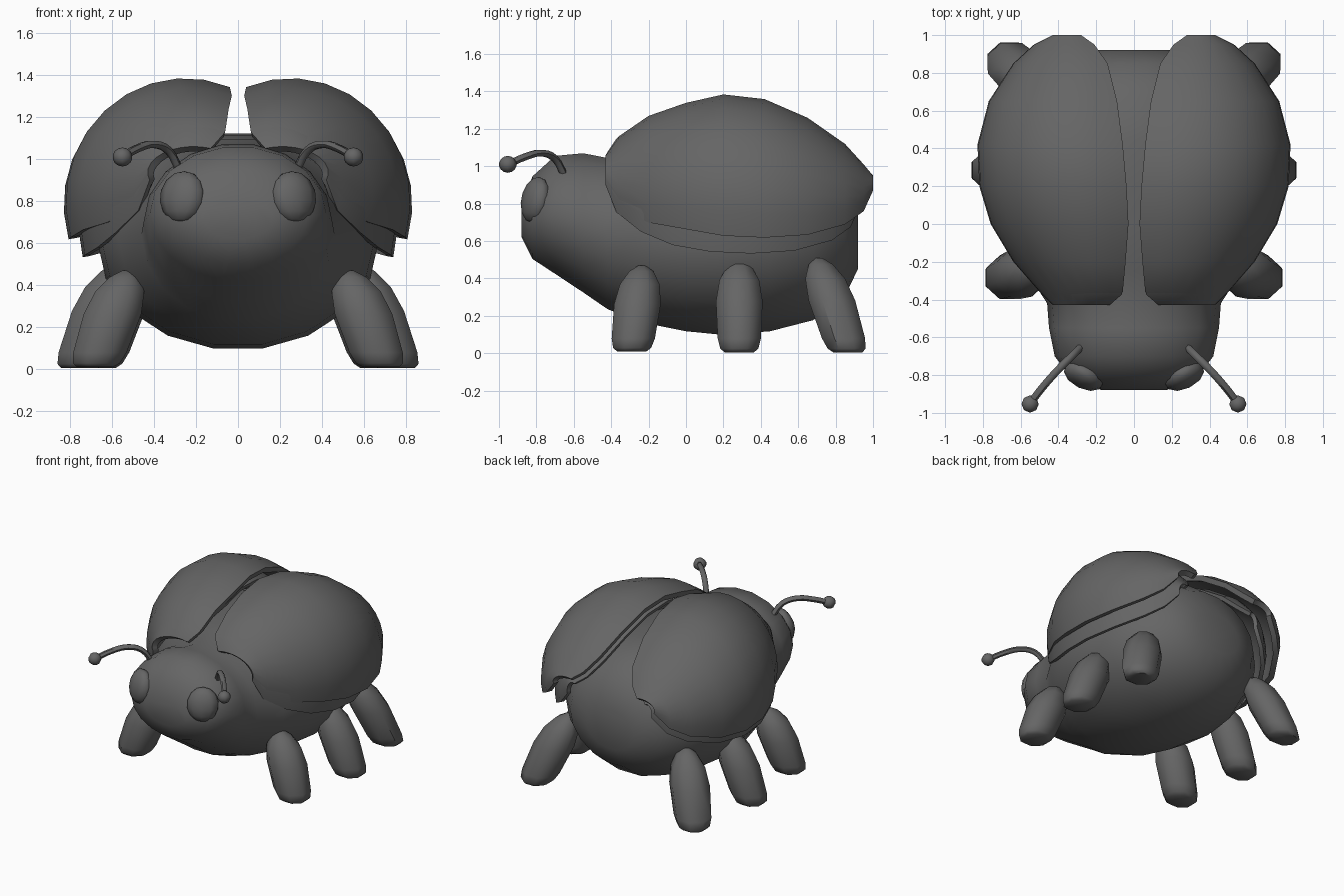
import bpy, bmesh, math
from math import sin, cos, pi
from mathutils import Vector, Matrix

cube = bpy.data.objects.get("Cube")
if cube:
    bpy.data.objects.remove(cube)

grey = bpy.data.materials.new("dark_grey")
grey.use_nodes = True
grey.diffuse_color = (0.13, 0.13, 0.13, 1)
for node in grey.node_tree.nodes:
    if node.type == 'BSDF_PRINCIPLED':
        node.inputs["Base Color"].default_value = grey.diffuse_color
        node.inputs["Roughness"].default_value = 0.8


def finish(ob, thickness=0, mirror=False, angle=45):
    """Bake the modifiers, shade smooth with sharp edges kept, and colour."""
    bpy.ops.object.select_all(action='DESELECT')
    ob.select_set(True)
    bpy.context.view_layer.objects.active = ob
    if ob.type == 'CURVE':
        bpy.ops.object.convert(target='MESH')
    if thickness:
        solid = ob.modifiers.new("shell", 'SOLIDIFY')
        solid.thickness = thickness
        solid.offset = -1
    if mirror:
        mir = ob.modifiers.new("mirror", 'MIRROR')
        mir.use_axis[0] = True
        mir.use_mirror_merge = False
    bpy.ops.object.convert(target='MESH')
    ob.data.materials.clear()
    ob.data.materials.append(grey)
    bpy.ops.object.shade_smooth_by_angle(angle=math.radians(angle))


def mesh_object(name, bm):
    me = bpy.data.meshes.new(name)
    bm.to_mesh(me)
    bm.free()
    ob = bpy.data.objects.new(name, me)
    bpy.context.collection.objects.link(ob)
    return ob


def loft(name, rings, closed=True):
    """Skin a list of point rings; closed rings are capped at both ends."""
    bm = bmesh.new()
    rows = [[bm.verts.new(p) for p in ring] for ring in rings]
    n = len(rows[0])
    for a, b in zip(rows, rows[1:]):
        for j in range(n if closed else n - 1):
            k = (j + 1) % n
            bm.faces.new((a[j], a[k], b[k], b[j]))
    if closed:
        bm.faces.new(rows[0])
        bm.faces.new(rows[-1])
        bmesh.ops.recalc_face_normals(bm, faces=bm.faces)
    return mesh_object(name, bm)


# Body and head: (y, half width, bottom, top)
body = [(-0.88, 0.17, 0.62, 0.80), (-0.82, 0.33, 0.50, 0.95),
        (-0.70, 0.42, 0.42, 1.06), (-0.55, 0.45, 0.32, 1.075),
        (-0.42, 0.46, 0.23, 1.05), (-0.25, 0.57, 0.16, 1.10),
        (0.0, 0.65, 0.11, 1.12), (0.2, 0.67, 0.09, 1.13),
        (0.45, 0.65, 0.11, 1.13), (0.68, 0.55, 0.17, 1.08),
        (0.85, 0.39, 0.30, 0.95), (0.92, 0.20, 0.45, 0.75)]
rings = []
for y, w, lo, hi in body:
    ring = []
    for i in range(18):
        a = 2 * pi * i / 18
        ring.append((w * cos(a), y, (lo + hi) / 2 + (hi - lo) / 2 * sin(a)))
    rings.append(ring)
finish(loft("body", rings), angle=60)

# Wing cases: (y, inner x, outer x, rim height, top)
wing = [(-0.43, 0.13, 0.43, 0.90, 1.06), (-0.36, 0.06, 0.50, 0.77, 1.16),
        (-0.20, 0.045, 0.64, 0.70, 1.27), (0.0, 0.03, 0.76, 0.665, 1.34),
        (0.2, 0.04, 0.82, 0.63, 1.385), (0.42, 0.06, 0.83, 0.62, 1.36),
        (0.65, 0.09, 0.77, 0.635, 1.26), (0.85, 0.14, 0.64, 0.69, 1.12),
        (0.95, 0.21, 0.53, 0.76, 1.01), (1.0, 0.28, 0.43, 0.87, 0.95)]


def wing_pair(name, inset, drop, back, thickness):
    rings = []
    for y, xi, xo, lo, hi in wing:
        grow = min(1, (y + 0.43) / 0.4)      # layers meet at the front hinge
        xi, xo = xi + 0.02 * grow, xo - inset * grow
        if not inset:
            xi -= 0.02 * grow
        lo, hi = lo - drop * grow, hi - drop * 0.8 * grow
        xc, zc = xi + 0.27 * (xo - xi), lo + 0.22 * (hi - lo)
        ring = []
        for i in range(11):
            t = -0.38 + 2.24 * i / 10
            ring.append((xc + (xo - xc) * sin(t), y - back * grow,
                         zc + (hi - zc) * cos(t)))
        rings.append(ring)
    finish(loft(name, rings, closed=False), thickness, True, 50)


wing_pair("outer_wings", 0, 0, 0, 0.04)
wing_pair("inner_wings", 0.07, 0.085, 0.07, 0.03)

# Legs: stubby sheared columns from foot to hip
column = [(0, 0.085), (0.04, 0.11), (0.15, 0.125), (0.55, 0.135),
          (0.78, 0.115), (0.93, 0.07), (1, 0.02)]
for name, foot, hip in [("front_legs", (0.68, -0.29, 0.01), (0.53, -0.235, 0.47)),
                        ("middle_legs", (0.755, 0.285, 0.005), (0.57, 0.285, 0.50)),
                        ("rear_legs", (0.67, 0.865, 0.005), (0.50, 0.71, 0.51))]:
    foot, hip = Vector(foot), Vector(hip)
    rings = []
    for t, r in column:
        c = foot.lerp(hip, t)
        rings.append([c + Vector((1.1 * r * cos(a), r * sin(a), 0))
                      for a in [2 * pi * (i + 0.5) / 8 for i in range(8)]])
    finish(loft(name, rings), mirror=True, angle=50)


def ball(name, centre, radii, turn=Matrix.Identity(4), segments=10):
    bm = bmesh.new()
    bmesh.ops.create_uvsphere(
        bm, u_segments=segments, v_segments=7, radius=1,
        matrix=Matrix.Translation(centre) @ turn @ Matrix.Diagonal((*radii, 1)))
    finish(mesh_object(name, bm), mirror=True, angle=60)


# Eyes: flattened balls turned outward
ball("eyes", (0.265, -0.805, 0.82), (0.115, 0.065, 0.125),
     Matrix.Rotation(0.45, 4, 'Z') @ Matrix.Rotation(-0.2, 4, 'X'))

# Antennae: arched stalks with round tips
path = [(0.28, -0.65, 0.95), (0.33, -0.70, 1.04), (0.40, -0.77, 1.07),
        (0.48, -0.86, 1.05), (0.55, -0.95, 1.01)]
curve = bpy.data.curves.new("antennae", 'CURVE')
curve.dimensions = '3D'
curve.bevel_depth = 0.02
curve.bevel_resolution = 1
curve.resolution_u = 3
spline = curve.splines.new('BEZIER')
spline.bezier_points.add(len(path) - 1)
for point, co in zip(spline.bezier_points, path):
    point.co = co
    point.handle_left_type = point.handle_right_type = 'AUTO'
stalks = bpy.data.objects.new("antennae", curve)
bpy.context.collection.objects.link(stalks)
finish(stalks, mirror=True, angle=60)
ball("antenna_tips", (0.55, -0.953, 1.01), (0.047, 0.047, 0.045), segments=8)
